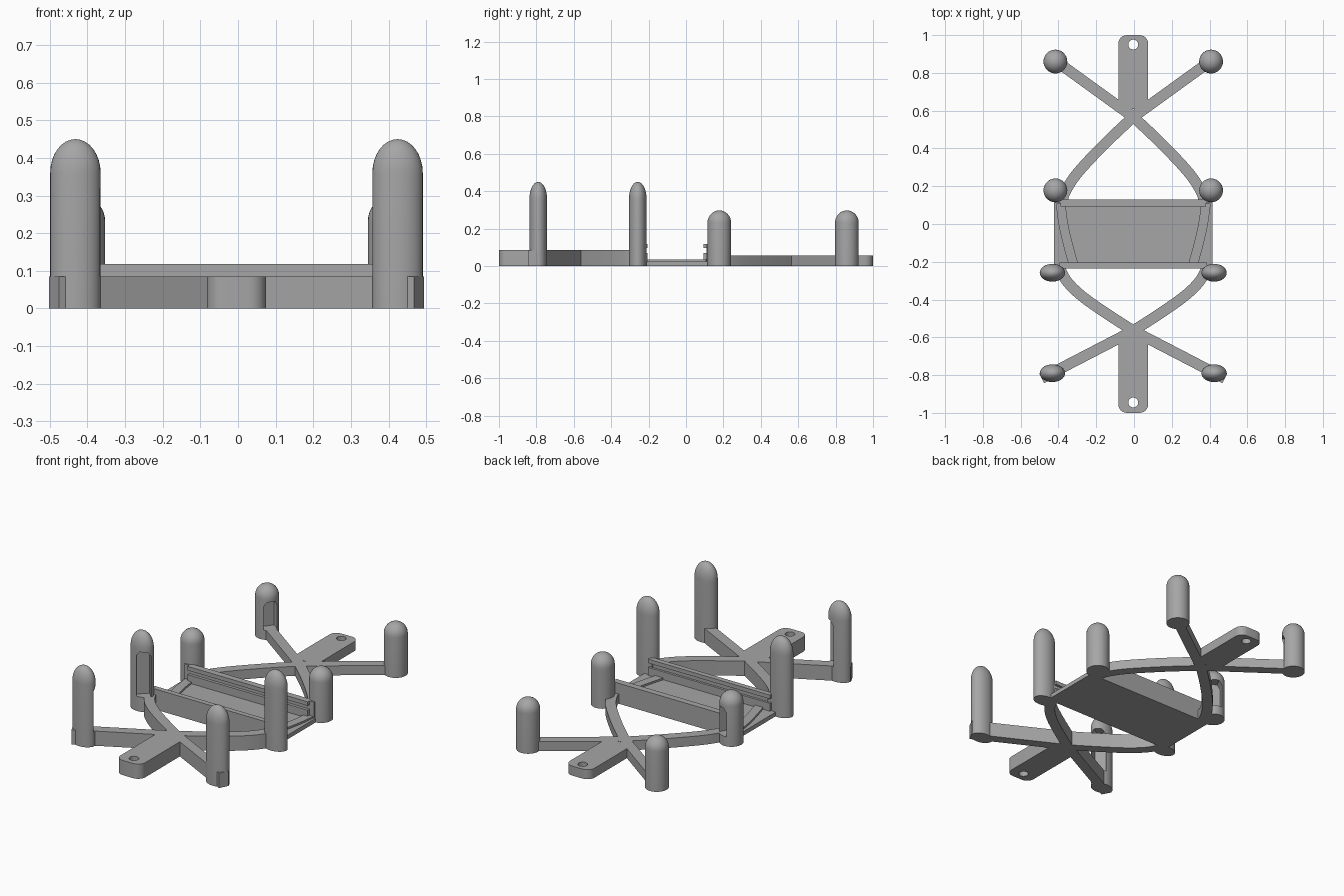
import bpy, bmesh, math
from mathutils import Vector, Matrix

if "Cube" in bpy.data.objects:
    bpy.data.objects.remove(bpy.data.objects["Cube"])

CX = -0.004  # the frame's mirror line
grey = bpy.data.materials.new("grey plastic")
grey.diffuse_color = (0.38, 0.38, 0.38, 1)
grey.use_nodes = True
grey.node_tree.nodes["Principled BSDF"].inputs["Base Color"].default_value = grey.diffuse_color


def make(name, bm, helper=False, smooth=False):
    bmesh.ops.recalc_face_normals(bm, faces=bm.faces)
    me = bpy.data.meshes.new(name)
    bm.to_mesh(me)
    bm.free()
    ob = bpy.data.objects.new(name, me)
    bpy.context.collection.objects.link(ob)
    me.materials.append(grey)
    if helper:
        ob.hide_render = True
        ob.hide_set(True)
    if smooth:
        bpy.ops.object.select_all(action='DESELECT')
        ob.select_set(True)
        bpy.context.view_layer.objects.active = ob
        bpy.ops.object.shade_smooth_by_angle(angle=math.radians(35))
    return ob


def prism(name, pts, z0, z1, **kw):
    """Upright prism from a plan outline."""
    bm = bmesh.new()
    f = bm.faces.new([bm.verts.new((x + CX, y, z0)) for x, y in pts])
    ext = bmesh.ops.extrude_face_region(bm, geom=[f])
    bmesh.ops.translate(bm, vec=(0, 0, z1 - z0),
                        verts=[v for v in ext['geom'] if isinstance(v, bmesh.types.BMVert)])
    return make(name, bm, **kw)


def box(name, x0, x1, y0, y1, z0, z1):
    return prism(name, [(x0, y0), (x1, y0), (x1, y1), (x0, y1)], z0, z1)


def spline(pts, n=8):
    """Catmull-Rom path through plan points."""
    p = [Vector(q) for q in pts]
    p = [2 * p[0] - p[1]] + p + [2 * p[-1] - p[-2]]
    out = []
    for a, b, c, d in zip(p, p[1:], p[2:], p[3:]):
        for i in range(n):
            t = i / n
            out.append(0.5 * (2 * b + (c - a) * t + (2 * a - 5 * b + 4 * c - d) * t * t
                              + (3 * b - a - 3 * c + d) * t ** 3))
    return out + [p[-2]]


def ribbon(name, path, width, height):
    """Bar of constant width following a plan path, sitting on the ground."""
    left, right = [], []
    for i, q in enumerate(path):
        t = (path[min(i + 1, len(path) - 1)] - path[max(i - 1, 0)]).normalized()
        n = Vector((-t.y, t.x)) * width / 2
        left.append(q + n)
        right.append(q - n)
    return prism(name, [tuple(q) for q in left + right[::-1]], 0, height, smooth=True)


def cut(ob, cutter):
    m = ob.modifiers.new("cut", 'BOOLEAN')
    m.operation = 'DIFFERENCE'
    m.solver = 'EXACT'
    m.object = cutter


def post(name, x, y, rx, ry, shoulder, top, aim, sill):
    """Domed post with a chamfer-topped window facing its arm."""
    prof = [(1, 0), (1, shoulder)]
    prof += [(math.cos(a), shoulder + (top - shoulder) * math.sin(a))
             for a in [math.pi / 2 * i / 8 for i in range(1, 8)]]
    n = 32
    bm = bmesh.new()
    rings = [[bm.verts.new((x + CX + rx * r * math.cos(2 * math.pi * k / n),
                            y + ry * r * math.sin(2 * math.pi * k / n), z))
              for k in range(n)] for r, z in prof]
    tip = bm.verts.new((x + CX, y, top))
    bm.faces.new(rings[0])
    for a, b in zip(rings, rings[1:]):
        for k in range(n):
            bm.faces.new((a[k], a[(k + 1) % n], b[(k + 1) % n], b[k]))
    for k in range(n):
        bm.faces.new((rings[-1][k], rings[-1][(k + 1) % n], tip))
    ob = make(name, bm, smooth=True)
    # window cutter, pointing along aim
    w, head = 0.037, shoulder - 0.015
    outline = [(-w, sill), (w, sill), (w, head - 0.025), (w * 0.55, head),
               (-w * 0.55, head), (-w, head - 0.025)]
    bm = bmesh.new()
    f = bm.faces.new([bm.verts.new((0.006, a, z)) for a, z in outline])
    ext = bmesh.ops.extrude_face_region(bm, geom=[f])
    bmesh.ops.translate(bm, vec=(0.15, 0, 0),
                        verts=[v for v in ext['geom'] if isinstance(v, bmesh.types.BMVert)])
    ang = math.atan2(aim[1], aim[0])
    bm.transform(Matrix.Translation((x + CX, y, 0)) @ Matrix.Rotation(ang, 4, 'Z'))
    cut(ob, make(name + "_window_cutter", bm, helper=True))


def tab(name, y_in, y_hole, height, s):
    """Mounting tab with rounded outer corners and a screw hole."""
    r, w = 0.045, 0.079
    pts = [(w, y_in)]
    for sx, a0 in ((1, 0), (-1, 90)):
        for i in range(7):
            a = math.radians(a0 + 15 * i)
            pts.append((sx * (w - r) + r * math.cos(a), s * (1 - r + r * math.sin(a))))
    pts.append((-w, y_in))
    ob = prism(name, pts, 0, height, smooth=True)
    hole = [(0.026 * math.cos(math.pi * k / 12), y_hole + 0.026 * math.sin(math.pi * k / 12))
            for k in range(24)]
    cut(ob, prism(name + "_hole_cutter", hole, -0.1, 0.3, helper=True))


# Mounting tabs
tab("back_tab", 0.61, 0.95, 0.055, 1)
tab("front_tab", -0.59, -0.945, 0.085, -1)

for side, s in (("right", 1), ("left", -1)):
    # Crossing arms: straight to the outer post, curved to the tray on the other side
    ribbon(f"back_{side}_straight_arm",
           [Vector((-0.02 * s, 0.552)), Vector((0.45 * s, 0.892))], 0.057, 0.055)
    ribbon(f"back_{side}_curved_arm",
           spline([(-0.02 * s, 0.582), (0, 0.567), (0.155 * s, 0.42), (0.295 * s, 0.27),
                   (0.36 * s, 0.17), (0.375 * s, 0.115)]), 0.057, 0.055)
    ribbon(f"front_{side}_straight_arm",
           [Vector((-0.02 * s, -0.555)), Vector((0.485 * s, -0.817))], 0.057, 0.085)
    ribbon(f"front_{side}_curved_arm",
           spline([(-0.02 * s, -0.578), (0, -0.565), (0.14 * s, -0.475), (0.27 * s, -0.383),
                   (0.35 * s, -0.305), (0.395 * s, -0.225)]), 0.057, 0.085)
    # Curved ribs across the tray floor
    ribbon(f"{side}_tray_rib",
           spline([(0.385 * s, 0.11), (0.37 * s, 0.0), (0.345 * s, -0.11), (0.315 * s, -0.22)]),
           0.05, 0.035)
    # Posts
    post(f"back_{side}_outer_post", 0.412 * s, 0.86, 0.063, 0.063, 0.232, 0.297,
         (-0.41 * s, -0.297), 0.055)
    post(f"back_{side}_inner_post", 0.412 * s, 0.178, 0.063, 0.063, 0.232, 0.297,
         (-0.3 * s, 0.6), 0.055)
    post(f"front_{side}_outer_post", 0.428 * s, -0.79, 0.067, 0.047, 0.36, 0.45,
         (-0.43 * s, 0.223), 0.085)
    post(f"front_{side}_inner_post", 0.428 * s, -0.258, 0.067, 0.047, 0.36, 0.45,
         (-0.5 * s, -0.5), 0.085)

# Tray floor and its lipped walls
box("tray_floor", -0.42, 0.42, -0.235, 0.13, 0, 0.024)
box("tray_back_wall", -0.415, 0.415, 0.11, 0.13, 0, 0.118)
box("tray_back_lip", -0.385, 0.385, 0.093, 0.112, 0.095, 0.118)
box("tray_back_ledge", -0.385, 0.385, 0.093, 0.112, 0.02, 0.07)
box("tray_front_wall", -0.405, 0.405, -0.235, -0.218, 0, 0.118)
box("tray_front_lip", -0.39, 0.39, -0.22, -0.205, 0.095, 0.118)
box("tray_front_ledge", -0.39, 0.39, -0.22, -0.205, 0.02, 0.07)
